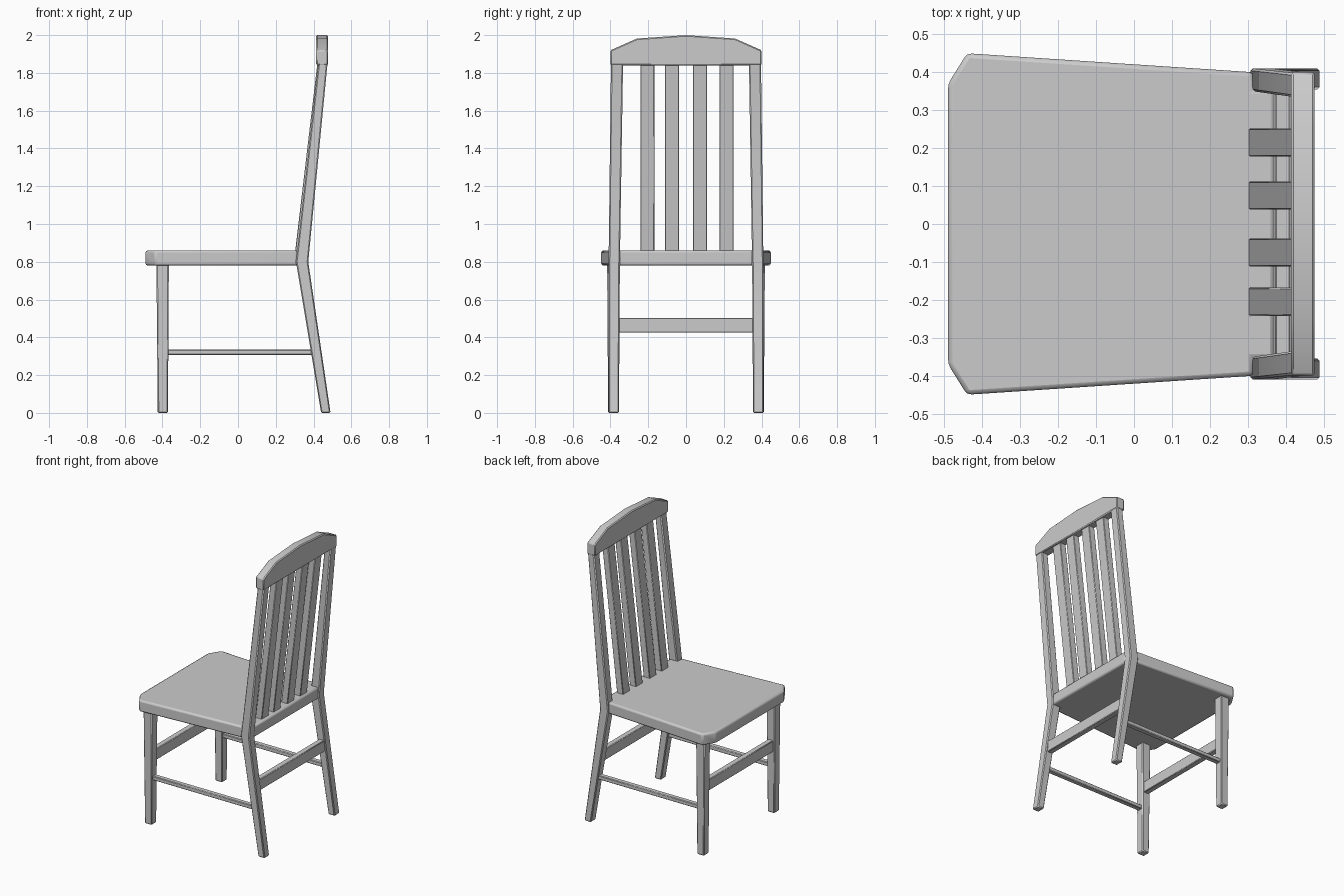
import bpy, bmesh

if "Cube" in bpy.data.objects:
    bpy.data.objects.remove(bpy.data.objects["Cube"])


def finish(name, bm, bevel=0.0, segments=1):
    bmesh.ops.recalc_face_normals(bm, faces=bm.faces)
    me = bpy.data.meshes.new(name)
    bm.to_mesh(me)
    bm.free()
    ob = bpy.data.objects.new(name, me)
    bpy.context.collection.objects.link(ob)
    if bevel:
        mod = ob.modifiers.new("soft_edges", "BEVEL")
        mod.width, mod.segments = bevel, segments
        mod.limit_method = "ANGLE"
    bpy.ops.object.select_all(action="DESELECT")
    ob.select_set(True)
    bpy.context.view_layer.objects.active = ob
    bpy.ops.object.shade_smooth_by_angle(angle=0.7)
    return ob


def loft(name, rings, bevel=0.0, segments=1):
    """Skin a list of equal-length point loops and cap both ends."""
    bm = bmesh.new()
    loops = [[bm.verts.new(p) for p in ring] for ring in rings]
    n = len(loops[0])
    for a, b in zip(loops, loops[1:]):
        for i in range(n):
            j = (i + 1) % n
            bm.faces.new((a[i], a[j], b[j], b[i]))
    bm.faces.new(loops[0])
    bm.faces.new(loops[-1])
    return finish(name, bm, bevel, segments)


def post(name, sections, bevel=0.006):
    """Square post through (z, x0, x1, y0, y1) sections."""
    return loft(name, [[(x0, y0, z), (x1, y0, z), (x1, y1, z), (x0, y1, z)]
                       for z, x0, x1, y0, y1 in sections], bevel)


def bar(name, x0, x1, y0, y1, z0, z1):
    return post(name, [(z0, x0, x1, y0, y1), (z1, x0, x1, y0, y1)], 0.004)


# Seat: tapered board, clipped front corners, tongue between the back posts
half = [(-0.49, 0.37), (-0.44, 0.45), (0.315, 0.40), (0.315, 0.355), (0.37, 0.355)]
outline = half + [(x, -y) for x, y in reversed(half)]
loft("seat", [[(x, y, z) for x, y in outline] for z in (0.78, 0.86)], 0.012, 2)

# Legs and side stretchers, both sides
for side, s in (("left", 1), ("right", -1)):
    post(f"back_post_{side}", [
        (0.0, 0.44, 0.49, s * 0.355, s * 0.41),
        (0.80, 0.307, 0.372, s * 0.35, s * 0.41),
        (1.86, 0.427, 0.475, s * 0.333, s * 0.397)])
    post(f"front_leg_{side}", [
        (0.0, -0.425, -0.371, s * 0.357, s * 0.412),
        (0.79, -0.432, -0.366, s * 0.35, s * 0.418)])
    bar(f"side_stretcher_{side}", -0.38, 0.41, s * 0.365, s * 0.40, 0.307, 0.335)

# Front and back stretchers
bar("front_stretcher", -0.418, -0.378, -0.36, 0.36, 0.425, 0.503)
bar("back_stretcher", 0.372, 0.412, -0.36, 0.36, 0.425, 0.503)

# Leaning back slats
for i, y in enumerate((-0.205, -0.075, 0.075, 0.215)):
    post(f"back_slat_{i + 1}", [
        (0.85, 0.302, 0.35, y - 0.037, y + 0.037),
        (1.85, 0.420, 0.465, y - 0.037, y + 0.037)], 0.003)

# Crest rail with faceted arched top
arch = [(0.40, 1.92), (0.26, 1.982), (0.0, 2.0), (-0.26, 1.982), (-0.40, 1.92)]
rail = [(-0.40, 1.84), (0.40, 1.84)] + arch
loft("crest_rail", [[(x, y, z) for y, z in rail] for x in (0.414, 0.476)], 0.006)
